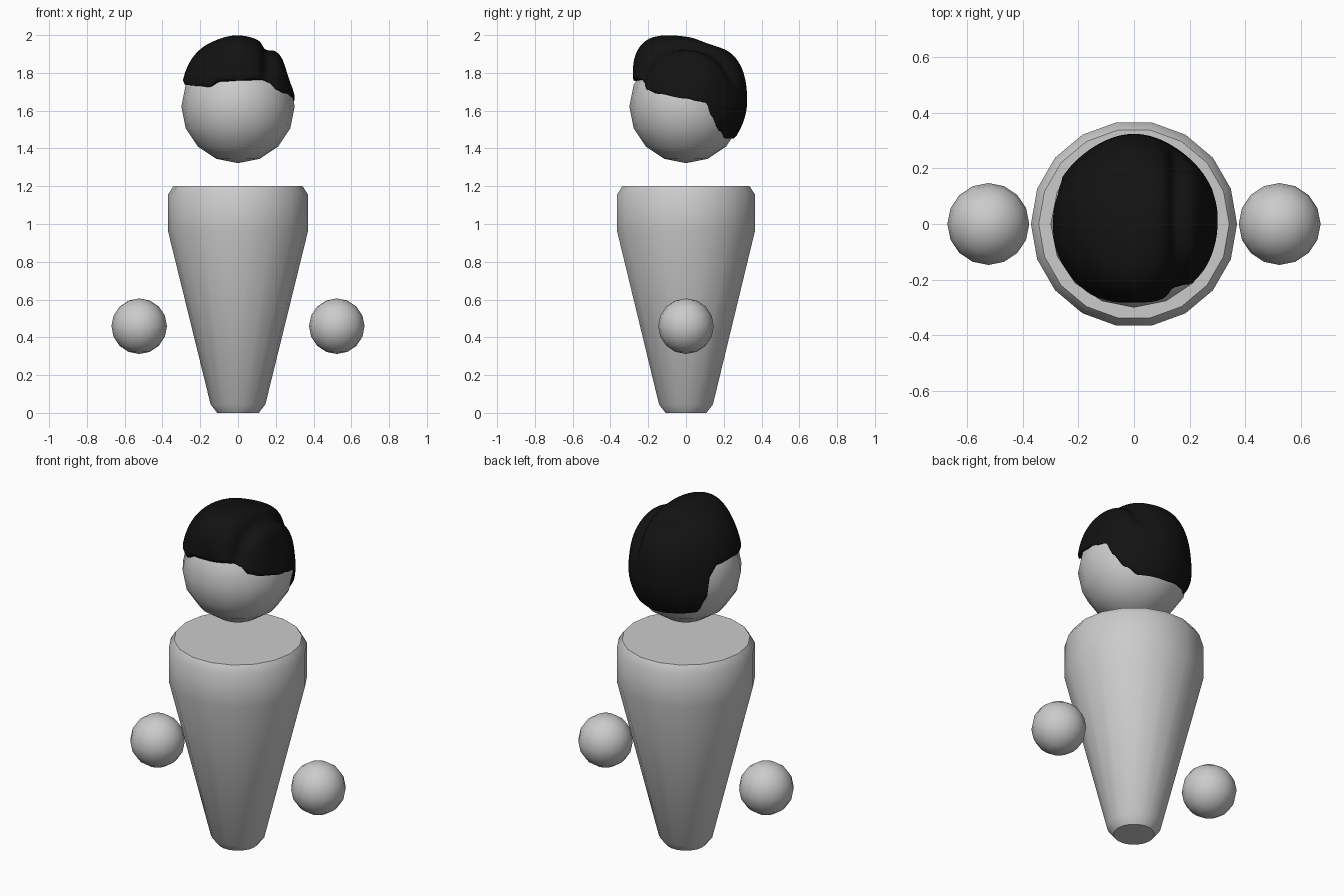
import bpy, bmesh, math
from mathutils import Vector

if "Cube" in bpy.data.objects:
    bpy.data.objects.remove(bpy.data.objects["Cube"])

HEAD_Z = 1.622


def add_object(name, bm, angle):
    bmesh.ops.recalc_face_normals(bm, faces=bm.faces)
    mesh = bpy.data.meshes.new(name)
    bm.to_mesh(mesh)
    bm.free()
    ob = bpy.data.objects.new(name, mesh)
    bpy.context.collection.objects.link(ob)
    bpy.ops.object.select_all(action='DESELECT')
    ob.select_set(True)
    bpy.context.view_layer.objects.active = ob
    bpy.ops.object.shade_smooth_by_angle(angle=math.radians(angle))
    return ob


def bridge(bm, rings):
    for a, b in zip(rings, rings[1:]):
        n = len(a)
        for i in range(n):
            bm.faces.new((a[i], a[(i + 1) % n], b[(i + 1) % n], b[i]))


def ball(name, radius, location):
    bm = bmesh.new()
    bmesh.ops.create_uvsphere(bm, u_segments=16, v_segments=8, radius=radius)
    add_object(name, bm, 60).location = location


# Tapered 18-sided body with bevelled ends
bm = bmesh.new()
profile = [(0.11, 0), (0.145, 0.045), (0.37, 0.96), (0.37, 1.157), (0.342, 1.2)]
rings = [[bm.verts.new((r * math.cos(k * math.tau / 18), r * math.sin(k * math.tau / 18), z))
          for k in range(18)] for r, z in profile]
bridge(bm, rings)
bm.faces.new(rings[0])
bm.faces.new(rings[-1])
add_object("body", bm, 40)

# Head and floating hands
ball("head", 0.3, (0, 0, HEAD_Z))
for side, x in (("left", -0.523), ("right", 0.523)):
    ball(side + "_hand", 0.147, (x, 0, 0.459))

# Hairline: azimuth (0 = +x, 270 = front) and height of the lower edge
HAIRLINE = [(0, 1.665), (12, 1.65), (22, 1.64), (26, 1.57), (40, 1.49), (55, 1.45),
            (90, 1.45), (112, 1.46), (138, 1.47), (146, 1.56), (151, 1.70), (160, 1.74),
            (180, 1.745), (200, 1.735), (225, 1.73), (237, 1.725), (250, 1.755),
            (270, 1.76), (300, 1.765), (308, 1.75), (316, 1.71), (330, 1.69), (360, 1.665)]

# Tufts and dips: azimuth, elevation, height, angular width
BUMPS = [(268, 58, 0.045, 22), (90, 36, 0.02, 28), (90, 68, -0.02, 13),
         (90, 5, 0.012, 25), (0, 32, -0.022, 16), (270, 25, -0.015, 13)]


def smooth(a, b, x):
    t = min(max((x - a) / (b - a), 0), 1)
    return t * t * (3 - 2 * t)


def direction(az, el):
    a, e = math.radians(az), math.radians(el)
    return Vector((math.cos(e) * math.cos(a), math.cos(e) * math.sin(a), math.sin(e)))


def hairline(az):
    for (a0, z0), (a1, z1) in zip(HAIRLINE, HAIRLINE[1:]):
        if a0 <= az <= a1:
            return z0 + (z1 - z0) * smooth(a0, a1, az)


def hair_radius(az, el):
    d = direction(az, el)
    r = 0.307 + 0.058 * smooth(5, 65, el)
    for a, e, h, w in BUMPS:
        r += h * math.exp(-(math.degrees(d.angle(direction(a, e))) / w) ** 2)
    # Parting groove running front to back
    r -= 0.032 * smooth(15, 35, el) * math.exp(-((d.x * r - 0.16) / 0.034) ** 2)
    return max(r, 0.304)


# Hair shell, from the crown down to the hairline, with a rounded lip
bm = bmesh.new()
N, M = 120, 36
centre = Vector((0, 0, HEAD_Z))
rings = []
for j in range(1, M + 3):
    ring = []
    for k in range(N):
        az = 360 * k / N
        end = math.degrees(math.asin((hairline(az) - HEAD_Z) / 0.308))
        t = min(j / M, 1)
        el = 90 + (end - 90) * t
        r = hair_radius(az, el)
        if j == M:
            r = r * 0.7 + 0.3 * 0.295
        elif j > M:
            r = 0.295 if j == M + 1 else 0.28
            el += 1 if j == M + 1 else 2
        ring.append(bm.verts.new(centre + direction(az, el) * r))
    rings.append(ring)
bridge(bm, rings)
crown = bm.verts.new(centre + Vector((0, 0, hair_radius(0, 90))))
for k in range(N):
    bm.faces.new((crown, rings[0][k], rings[0][(k + 1) % N]))
hair = add_object("hair", bm, 60)
black = bpy.data.materials.new("black_hair")
black.diffuse_color = (0.006, 0.006, 0.006, 1)
black.use_nodes = True
black.node_tree.nodes["Principled BSDF"].inputs["Base Color"].default_value = black.diffuse_color
hair.data.materials.append(black)
